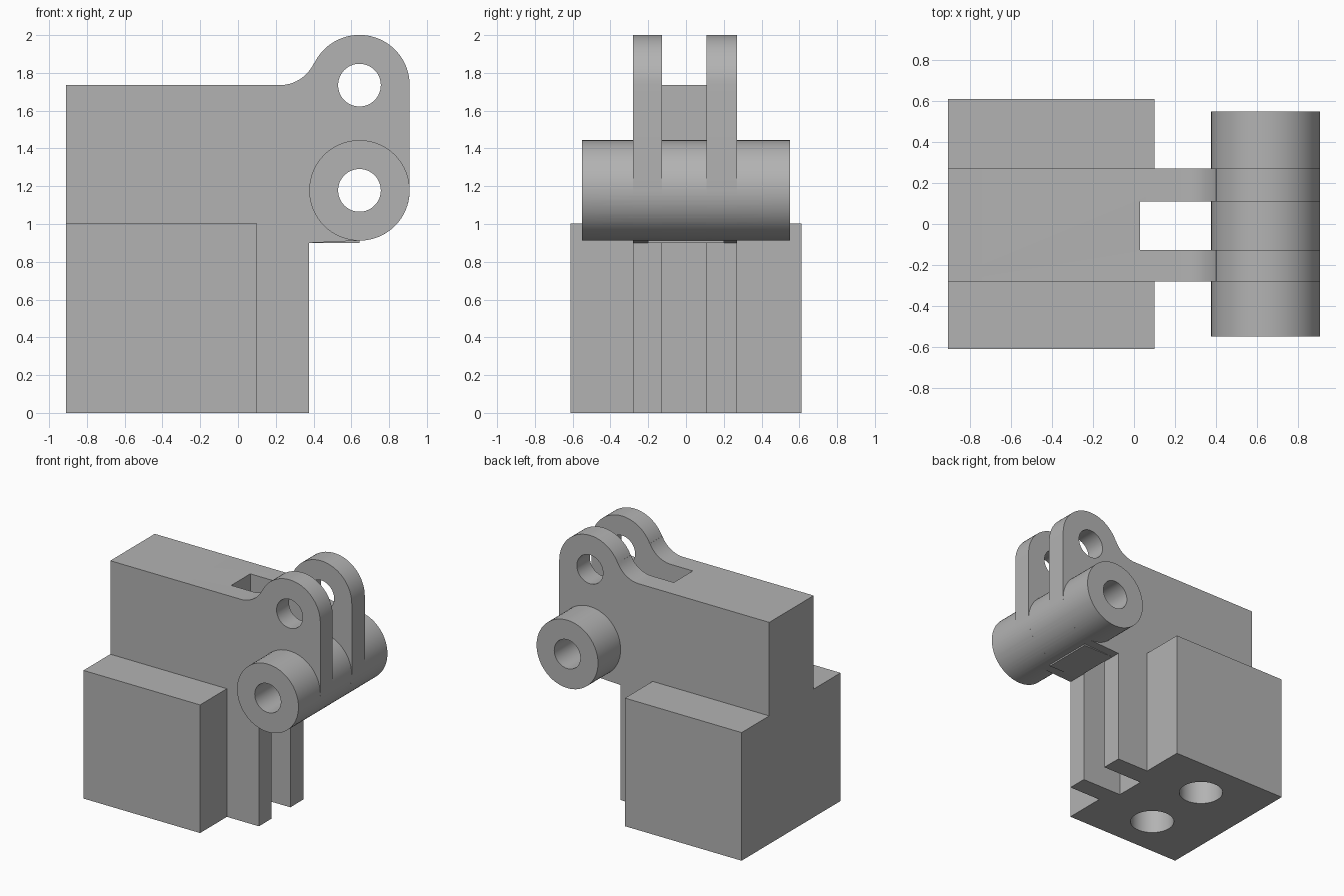
import bpy, bmesh, math
from mathutils import Vector

default = bpy.data.objects.get("Cube")
if default:
    bpy.data.objects.remove(default, do_unlink=True)

grey = bpy.data.materials.new("plain grey")
grey.use_nodes = True
colour = (0.45, 0.45, 0.45, 1)
grey.diffuse_color = colour
grey.node_tree.nodes["Principled BSDF"].inputs["Base Color"].default_value = colour

PIVOT_X, UPPER_Z, LOWER_Z, EYE = 0.643, 1.735, 1.178, 0.266
BORE = 0.113


def add_prism(name, points, depth):
    """Extrude a closed outline of 3D points along the depth vector."""
    bm = bmesh.new()
    face = bm.faces.new([bm.verts.new(p) for p in points])
    top = bmesh.ops.extrude_face_region(bm, geom=[face])
    verts = [v for v in top["geom"] if isinstance(v, bmesh.types.BMVert)]
    bmesh.ops.translate(bm, verts=verts, vec=Vector(depth))
    bmesh.ops.recalc_face_normals(bm, faces=bm.faces)
    mesh = bpy.data.meshes.new(name)
    bm.to_mesh(mesh)
    bm.free()
    mesh.materials.append(grey)
    obj = bpy.data.objects.new(name, mesh)
    bpy.context.collection.objects.link(obj)
    return obj


def add_box(name, x0, x1, y0, y1, z0, z1):
    outline = [(x0, y0, z0), (x1, y0, z0), (x1, y1, z0), (x0, y1, z0)]
    return add_prism(name, outline, (0, 0, z1 - z0))


def arc(cx, cz, r, start, end, steps):
    angles = [math.radians(start + (end - start) * i / steps) for i in range(steps + 1)]
    return [(cx + r * math.cos(a), cz + r * math.sin(a)) for a in angles]


def add_pin(name, z, r, half):
    ring = arc(PIVOT_X, z, r, 0, 360, 64)[:-1]
    return add_prism(name, [(x, -half, h) for x, h in ring], (0, 2 * half, 0))


def combine(target, other, operation):
    mod = target.modifiers.new(operation.title(), "BOOLEAN")
    mod.operation, mod.solver, mod.object = operation, "EXACT", other
    bpy.context.view_layer.objects.active = target
    bpy.ops.object.modifier_apply(modifier=mod.name)
    bpy.data.objects.remove(other, do_unlink=True)


# Central plate with a filleted upper eye and a rounded lower corner
fillet_x, fillet_r = 0.22, 0.2
fillet_z = UPPER_Z + fillet_r
lean = math.degrees(math.atan2(fillet_z - UPPER_Z, PIVOT_X - fillet_x))
profile = [(-0.91, 0), (-0.91, UPPER_Z)]
profile += arc(fillet_x, fillet_z, fillet_r, -90, -lean, 12)
profile += arc(PIVOT_X, UPPER_Z, EYE, 180 - lean, 0, 32)
profile += arc(PIVOT_X, LOWER_Z, EYE, 0, -90, 20)
profile += [(0.377, 0.9), (0.377, 0)]
bracket = add_prism("bracket", [(x, -0.28, z) for x, z in profile], (0, 0.55, 0))

# Wide base block, fork slot, cross barrel and the web under it
combine(bracket, add_box("base_block", -0.91, 0.1, -0.612, 0.612, 0, 1.003), "UNION")
combine(bracket, add_box("fork_slot", 0.03, 1.2, -0.127, 0.109, -0.2, 2.2), "DIFFERENCE")
combine(bracket, add_box("barrel_web", 0.38, PIVOT_X, -0.2, 0.2, 0.9, 1.1), "UNION")
combine(bracket, add_pin("barrel", LOWER_Z, EYE, 0.55), "UNION")

# Pin bores through the eye and the barrel
for height in (UPPER_Z, LOWER_Z):
    combine(bracket, add_pin("pin_bore", height, BORE, 0.9), "DIFFERENCE")

# Two blind wells in the underside
for y in (-0.28, 0.28):
    ring = arc(-0.41, y, 0.16, 0, 360, 48)[:-1]
    well = add_prism("base_well", [(x, v, -0.1) for x, v in ring], (0, 0, 0.7))
    combine(bracket, well, "DIFFERENCE")

bpy.ops.object.select_all(action="DESELECT")
bracket.select_set(True)
bpy.context.view_layer.objects.active = bracket
bpy.ops.object.shade_smooth_by_angle(angle=math.radians(30))
